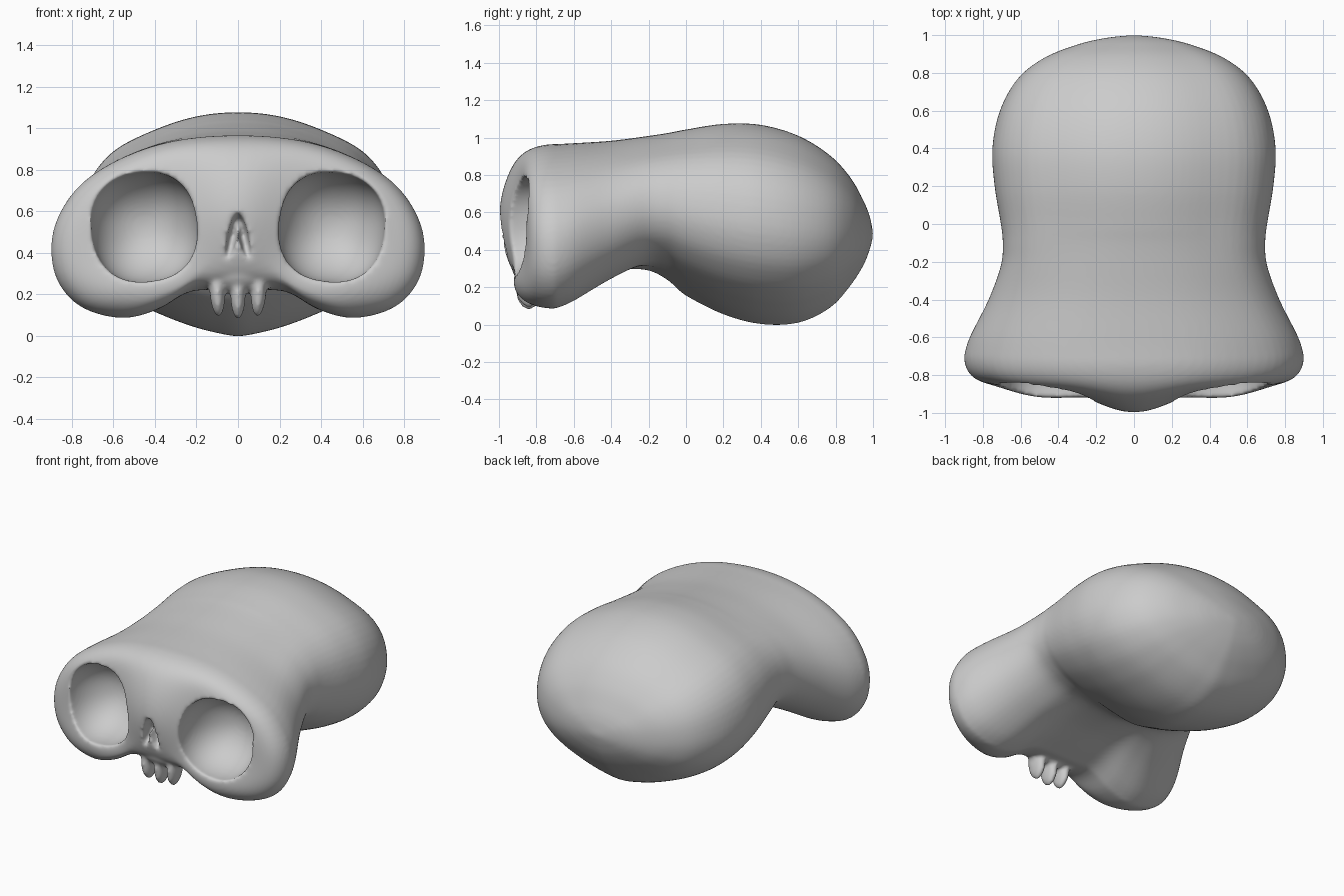
import bpy, bmesh, math
from mathutils import Matrix, Vector

if "Cube" in bpy.data.objects:
    bpy.data.objects.remove(bpy.data.objects["Cube"])

# Half outlines (x, z), top centre to bottom centre
FACE = [(0, .97), (.3, .945), (.55, .865), (.75, .74), (.865, .58), (.9, .42), (.865, .26),
        (.75, .14), (.56, .09), (.39, .13), (.26, .205), (.17, .225), (0, .225)]
CRAN = [(0, 1.07), (.2, 1.05), (.4, .985), (.6, .88), (.715, .73), (.75, .53), (.705, .36),
        (.6, .235), (.47, .15), (.35, .095), (.23, .05), (.12, .02), (0, 0)]
# Stations front to back: y, half width, top z, bottom z, blend face->cranium
STATIONS = [(-.70, .90, .965, .085, 0), (-.6, .87, .97, .12, .06), (-.4, .77, .983, .21, .35),
            (-.22, .705, 1.006, .262, .72), (-.1, .695, 1.024, .23, .92), (0, .705, 1.043, .155, 1),
            (.2, .738, 1.073, .055, 1), (.4, .75, 1.068, .003, 1), (.6, .71, 1.01, .01, 1),
            (.77, .615, .905, .09, 1), (.88, .475, .785, .21, 1), (.95, .30, .66, .32, 1),
            (.985, .15, .57, .41, 1), (1.0, .01, .485, .475, 1)]


def spline(p0, p1, p2, p3, t):
    return tuple(.5 * (2 * b + (c - a) * t + (2 * a - 5 * b + 4 * c - d) * t * t
                       + (3 * b - a - 3 * c + d) * t ** 3) for a, b, c, d in zip(p0, p1, p2, p3))


def norm(half):
    w = max(p[0] for p in half)
    lo, hi = min(p[1] for p in half), max(p[1] for p in half)
    return [(x / w, (z - lo) / (hi - lo)) for x, z in half]


FN, CN = norm(FACE), norm(CRAN)


def ring(w, top, bot, t):
    t = min(max(t, 0), 1)
    half = [((a[0] + (b[0] - a[0]) * t) * w, bot + (a[1] + (b[1] - a[1]) * t) * (top - bot))
            for a, b in zip(FN, CN)]
    pts = half + [(-x, z) for x, z in half[-2:0:-1]]
    n = len(pts)
    return [spline(pts[i - 1], pts[i], pts[(i + 1) % n], pts[(i + 2) % n], k / 4)
            for i in range(n) for k in range(4)]


def gauss(v, c, s):
    return math.exp(-((v - c) / s) ** 2)


# Front cap: outline shrinks inward with a rounded edge, nose ridge and cheek bulges
rings = []
front = ring(*STATIONS[0][1:])
for k in range(1, 41):
    s = 1 - (1 - k / 40) ** 2.2 if k < 40 else 1
    s = max(s, .02)
    loop = []
    for x, z in front:
        px, pz = x * s, .5 + (z - .5) * s
        bump = .125 * gauss(px, 0, .27) * gauss(pz, .58, .36)
        bump += .055 * gauss(abs(px), .48, .28) * gauss(pz, .2, .16)
        bump -= .02 * gauss(abs(px), .82, .18)
        y = -.70 - .172 * math.sqrt(max(0, 1 - s ** 11)) - bump * (1 - s ** 6)
        loop.append((px, y, pz))
    rings.append(loop)

# Neck and cranium
for i in range(len(STATIONS) - 1):
    a, d = STATIONS[max(i - 1, 0)], STATIONS[min(i + 2, len(STATIONS) - 1)]
    for k in range(1, 6):
        y, w, top, bot, t = spline(a, STATIONS[i], STATIONS[i + 1], d, k / 5)
        rings.append([(x, y, z) for x, z in ring(w, top, bot, t)])


def link(bm, name):
    bmesh.ops.recalc_face_normals(bm, faces=bm.faces)
    me = bpy.data.meshes.new(name)
    bm.to_mesh(me)
    bm.free()
    ob = bpy.data.objects.new(name, me)
    bpy.context.collection.objects.link(ob)
    return ob


bm = bmesh.new()
vs = [[bm.verts.new(p) for p in r] for r in rings]
n = len(vs[0])
for r, q in zip(vs, vs[1:]):
    for i in range(n):
        bm.faces.new((r[i], r[(i + 1) % n], q[(i + 1) % n], q[i]))
bm.faces.new(vs[0])
bm.faces.new(vs[-1])
skull = link(bm, "skull")


def blob(name, loc, radii, tilt=0, square=2):
    bm = bmesh.new()
    bmesh.ops.create_uvsphere(bm, u_segments=48, v_segments=32, radius=1)
    for v in bm.verts:
        x, z = abs(v.co.x), abs(v.co.z)
        r = math.hypot(x, z)
        if r > 1e-5:
            f = r / (x ** square + z ** square) ** (1 / square)
            v.co.x *= f
            v.co.z *= f
    m = Matrix.Translation(loc) @ Matrix.Rotation(tilt, 4, 'Y') @ Matrix.Diagonal((*radii, 1))
    bm.transform(m)
    return link(bm, name)


def apply(kind, **props):
    m = skull.modifiers.new(kind.lower(), kind)
    for k, v in props.items():
        setattr(m, k, v)
    bpy.context.view_layer.objects.active = skull
    bpy.ops.object.modifier_apply(modifier=m.name)


# Eye sockets and nostril slits
cutters = []
for s in (-1, 1):
    cutters.append(blob("eye_socket_cutter", (s * .45, -.87, .523), (.257, .29, .264), s * .12, 2.3))
    cutters.append(blob("nostril_cutter", (s * .027, -.985, .478), (.024, .09, .115), -s * .22))
for c in cutters:
    c.hide_render = True
    apply('BOOLEAN', operation='DIFFERENCE', object=c, solver='EXACT')
    bpy.data.objects.remove(c)

# Upper jaw and teeth
parts = [blob("jaw", (0, -.81, .305), (.175, .12, .10))]
for x, tip in ((-.1, .092), (0, .08), (.1, .092)):
    parts.append(blob("tooth", (x, -.84, tip + .12), (.036, .073, .12), x * .6))

# Fuse everything into one smooth surface
bpy.ops.object.select_all(action='DESELECT')
for p in parts + [skull]:
    p.select_set(True)
bpy.context.view_layer.objects.active = skull
bpy.ops.object.join()
apply('REMESH', mode='VOXEL', voxel_size=.012)
apply('SMOOTH', factor=.5, iterations=8)
for p in skull.data.polygons:
    p.use_smooth = True
